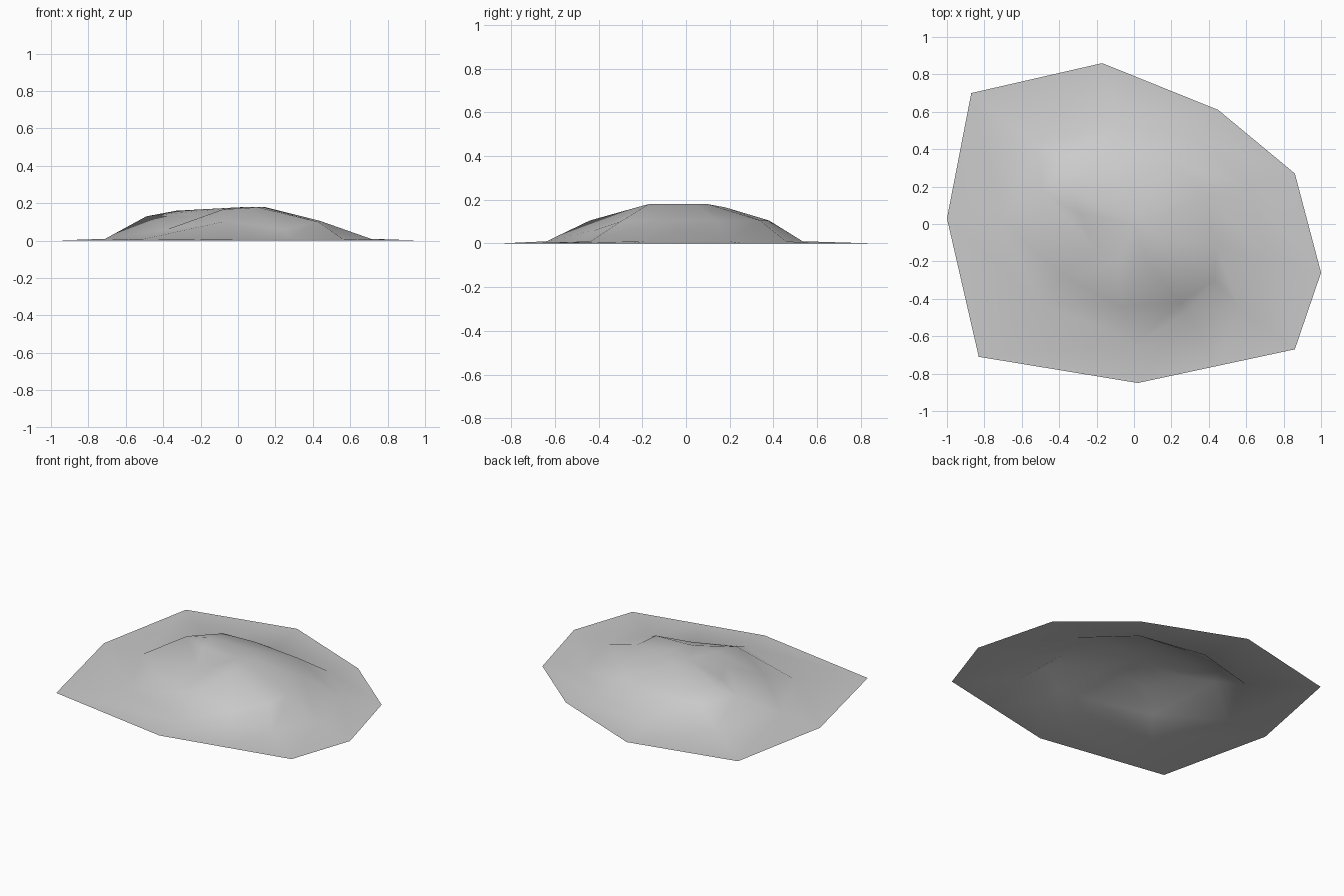
import bpy
import bmesh
from mathutils import Vector

default_cube = bpy.data.objects.get("Cube")
if default_cube:
    bpy.data.objects.remove(default_cube, do_unlink=True)


def make_material(name, colour):
    material = bpy.data.materials.new(name)
    material.use_nodes = True
    material.diffuse_color = colour
    shader = material.node_tree.nodes["Principled BSDF"]
    shader.inputs["Base Color"].default_value = colour
    return material


def bridge_rings(bm, lower, upper):
    """Join two closed rings of vertices with quads."""
    count = len(lower)
    for i in range(count):
        j = (i + 1) % count
        bm.faces.new((lower[i], lower[j], upper[j], upper[i]))


# Each spoke, clockwise: rim point, foot fraction, shoulder point, crown point
spokes = [
    ((-1, .03), .71, (-.49, .17, .13), (-.3, .06, .15)),
    ((-.87, .7), .6, (-.36, .36, .11), (-.33, .18, .16)),
    ((-.17, .86), .62, (-.14, .38, .105), (-.1, .18, .165)),
    ((.45, .61), .75, (.2, .34, .105), (.04, .1, .18)),
    ((.86, .27), .72, (.38, .14, .105), (.14, .04, .18)),
    ((1, -.26), .71, (.44, -.12, .105), (.13, -.06, .18)),
    ((.86, -.67), .65, (.43, -.3, .1), (.1, -.17, .18)),
    ((.44, -.76), .63, (.25, -.42, .06), (.06, -.19, .175)),
    ((.02, -.85), .75, (-.06, -.44, .105), (-.08, -.2, .167)),
    ((-.83, -.71), .6, (-.38, -.28, .06), (-.2, -.14, .125)),
]
foot_height = .01

# Mound: flat skirt, foot, shoulder and crown rings around a summit
bm = bmesh.new()
rim, foot, shoulder, crown = [], [], [], []
for edge, fraction, shoulder_point, crown_point in reversed(spokes):
    edge = Vector((*edge, 0))
    rim.append(bm.verts.new(edge))
    foot.append(bm.verts.new(edge * fraction + Vector((0, 0, foot_height))))
    shoulder.append(bm.verts.new(shoulder_point))
    crown.append(bm.verts.new(crown_point))

for lower, upper in ((rim, foot), (foot, shoulder), (shoulder, crown)):
    bridge_rings(bm, lower, upper)

summit = bm.verts.new((0, 0, .178))
for i, vertex in enumerate(crown):
    bm.faces.new((vertex, crown[(i + 1) % len(crown)], summit))

# Smooth shading over the whole open sheet
for face in bm.faces:
    face.smooth = True

mesh = bpy.data.meshes.new("mound")
bm.to_mesh(mesh)
bm.free()
mesh.materials.append(make_material("stone grey", (.6, .6, .6, 1)))
mound = bpy.data.objects.new("mound", mesh)
bpy.context.collection.objects.link(mound)
